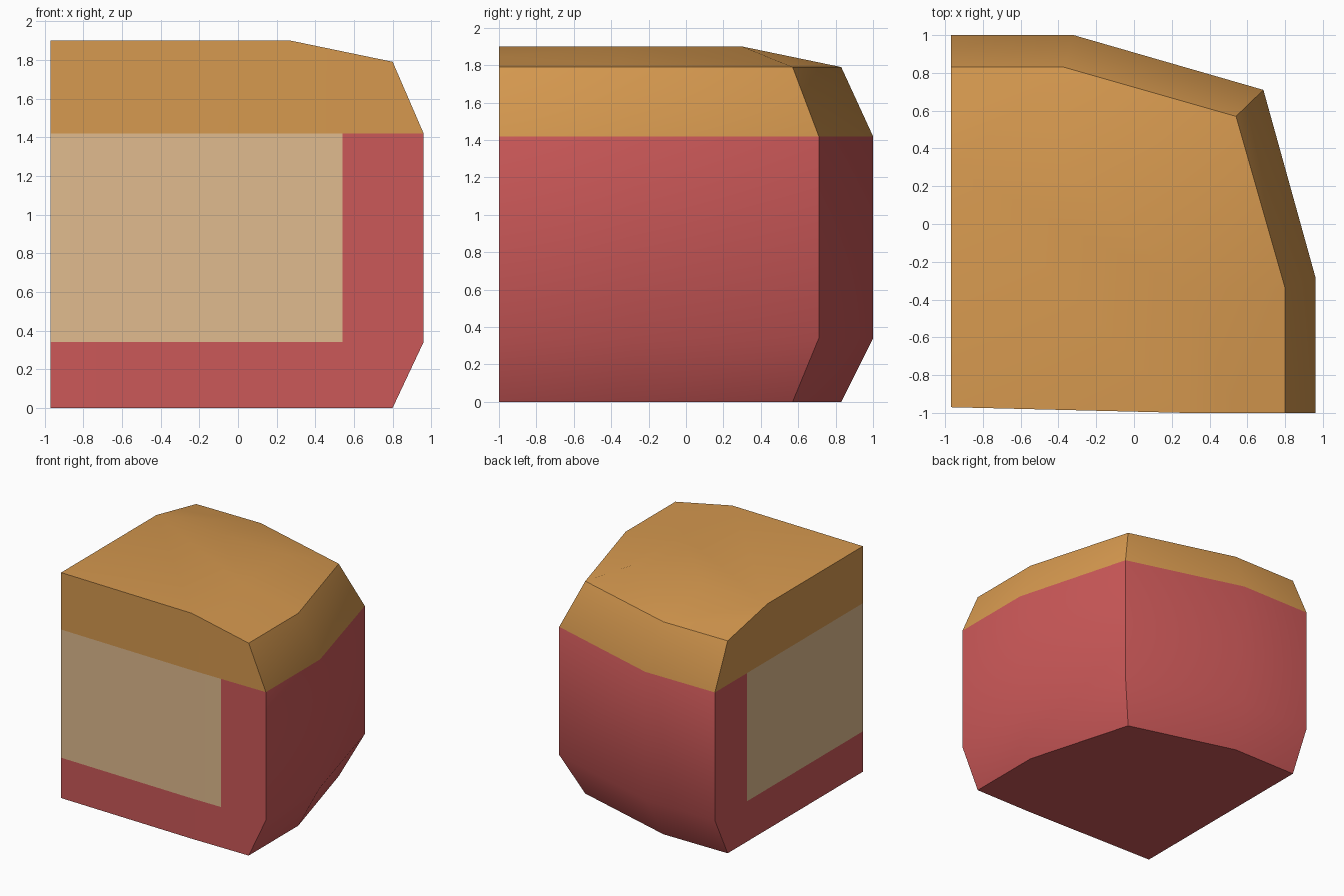
import bpy, bmesh

if "Cube" in bpy.data.objects:
    bpy.data.objects.remove(bpy.data.objects["Cube"])


def material(name, rgb):
    lin = [((c / 255 + 0.055) / 1.055) ** 2.4 for c in rgb]
    m = bpy.data.materials.new(name)
    m.diffuse_color = (*lin, 1)
    m.use_nodes = True
    m.node_tree.nodes["Principled BSDF"].inputs["Base Color"].default_value = m.diffuse_color
    return m


RED, ORANGE, CREAM = 0, 1, 2
mats = [material("red rind", (203, 88, 88)),
        material("orange cap", (214, 153, 79)),
        material("cream inside", (224, 187, 142))]

# Plan outlines, counter-clockwise from the sharp cut corner
front_cut = [(-0.97, -0.97), (0.27, -1.0), (0.54, -1.0)]
left_cut = [(-0.97, 0.57), (-0.97, 0.3)]
wide = front_cut + [(0.96, -1), (0.96, -0.28), (0.685, 0.71), (-0.32, 1), (-0.97, 1)] + left_cut
narrow = front_cut + [(0.8, -1), (0.8, -0.34), (0.54, 0.57), (-0.37, 0.83), (-0.97, 0.83)] + left_cut
n = len(wide)
top_z = [1.9, 1.9, 1.844] + [1.79] * 5 + [1.844, 1.9]

bm = bmesh.new()
rings = [[bm.verts.new((x, y, z)) for x, y in outline]
         for outline, z in ((narrow, 0), (wide, 0.34), (wide, 1.42))]
rings.append([bm.verts.new((x, y, z)) for (x, y), z in zip(narrow, top_z)])

# Walls: orange above, red below, cream panels on the two cut sides
cream_segments = {0, 1, n - 2, n - 1}
for level in range(3):
    for i in range(n):
        j = (i + 1) % n
        f = bm.faces.new((rings[level][i], rings[level][j],
                          rings[level + 1][j], rings[level + 1][i]))
        if level == 2:
            f.material_index = ORANGE
        elif level == 1 and i in cream_segments:
            f.material_index = CREAM

# Flat underside
bm.faces.new(rings[0][::-1])

# Domed top: flat middle with sloping borders
t = rings[3]
a = bm.verts.new((0.27, -0.34, 1.9))
c = bm.verts.new((0.27, 0.3, 1.9))
b = bm.verts.new((-0.37, 0.3, 1.9))
for loop in ((t[0], t[1], a, c, b, t[9]),
             (t[1], t[2], t[3], t[4], a),
             (a, t[4], t[5], c),
             (c, t[5], t[6], b),
             (b, t[6], t[7], t[8], t[9])):
    bm.faces.new(loop).material_index = ORANGE

bmesh.ops.recalc_face_normals(bm, faces=bm.faces)
mesh = bpy.data.meshes.new("quarter_block")
bm.to_mesh(mesh)
bm.free()
for m in mats:
    mesh.materials.append(m)
obj = bpy.data.objects.new("quarter_block", mesh)
bpy.context.collection.objects.link(obj)
bpy.context.view_layer.objects.active = obj
obj.select_set(True)
bpy.ops.object.shade_smooth_by_angle(angle=0.55)
